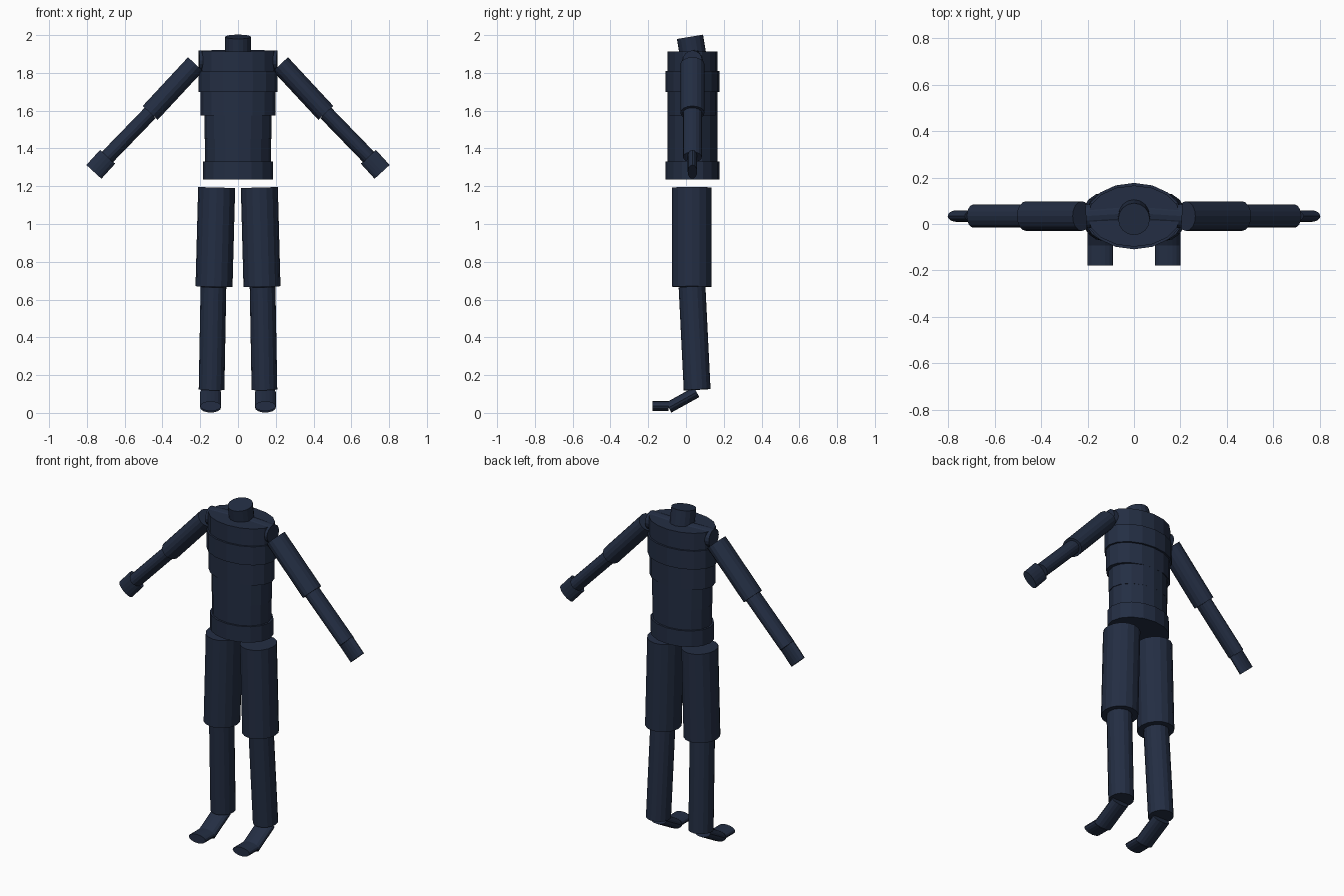
import bpy, bmesh, math
from mathutils import Vector

if "Cube" in bpy.data.objects:
    bpy.data.objects.remove(bpy.data.objects["Cube"])

SIDES = 16
navy = bpy.data.materials.new("dark navy")
navy.diffuse_color = (0.017, 0.027, 0.056, 1)
navy.use_nodes = True
navy.node_tree.nodes["Principled BSDF"].inputs["Base Color"].default_value = navy.diffuse_color


def segment(name, a, b, across, r_across, r_other):
    """Elliptical capped cylinder from a to b; 'across' is the direction of the first radius."""
    a, b = Vector(a), Vector(b)
    axis = (b - a).normalized()
    u = Vector(across)
    u = (u - axis * u.dot(axis)).normalized()
    v = axis.cross(u)
    bm = bmesh.new()
    rings = []
    for p in (a, b):
        rings.append([bm.verts.new(p + u * (r_across * math.cos(t)) + v * (r_other * math.sin(t)))
                      for t in (2 * math.pi * i / SIDES for i in range(SIDES))])
    for i in range(SIDES):
        j = (i + 1) % SIDES
        bm.faces.new((rings[0][i], rings[0][j], rings[1][j], rings[1][i]))
    bm.faces.new(rings[0][::-1])
    bm.faces.new(rings[1])
    bmesh.ops.recalc_face_normals(bm, faces=bm.faces[:])
    mesh = bpy.data.meshes.new(name)
    bm.to_mesh(mesh)
    bm.free()
    mesh.materials.append(navy)
    obj = bpy.data.objects.new(name, mesh)
    bpy.context.collection.objects.link(obj)
    return obj


X, Y = (1, 0, 0), (0, 1, 0)
CY = 0.034  # depth of the body's centre line

# Torso bands: name, bottom, top, half width, half depth
for name, z0, z1, rx, ry in (
        ("pelvis", 1.235, 1.33, 0.185, 0.143),
        ("waist", 1.33, 1.45, 0.174, 0.132),
        ("belly", 1.45, 1.575, 0.178, 0.132),
        ("ribs", 1.575, 1.70, 0.198, 0.132),
        ("chest", 1.70, 1.81, 0.208, 0.143),
        ("shoulder_band", 1.81, 1.912, 0.200, 0.132)):
    segment(name, (0, CY, z0), (0, CY, z1), X, rx, ry)

# Neck, leaning slightly forward
segment("neck", (0, 0.037, 1.895), (0, 0.021, 1.991), X, 0.068, 0.070)

for side, s in (("left", 1), ("right", -1)):
    # Arm
    segment(side + "_collar", (s * 0.05, CY + 0.01, 1.868), (s * 0.207, CY, 1.866), Y, 0.052, 0.053)
    segment(side + "_upper_arm", (s * 0.225, CY, 1.846), (s * 0.465, CY, 1.588), Y, 0.064, 0.054)
    segment(side + "_forearm", (s * 0.465, CY, 1.588), (s * 0.692, CY, 1.354), Y, 0.050, 0.040)
    segment(side + "_hand", (s * 0.690, CY, 1.356), (s * 0.763, CY, 1.276), Y, 0.025, 0.054)
    # Leg
    segment(side + "_thigh", (s * 0.113, 0.031, 1.193), (s * 0.127, 0.031, 0.668), X, 0.098, 0.105)
    segment(side + "_shin", (s * 0.130, 0.032, 0.668), (s * 0.140, 0.059, 0.123), X, 0.068, 0.071)
    segment(side + "_foot", (s * 0.145, 0.056, 0.110), (s * 0.145, -0.092, 0.028), X, 0.055, 0.030)
    segment(side + "_toes", (s * 0.145, -0.092, 0.036), (s * 0.145, -0.178, 0.036), X, 0.055, 0.026)
